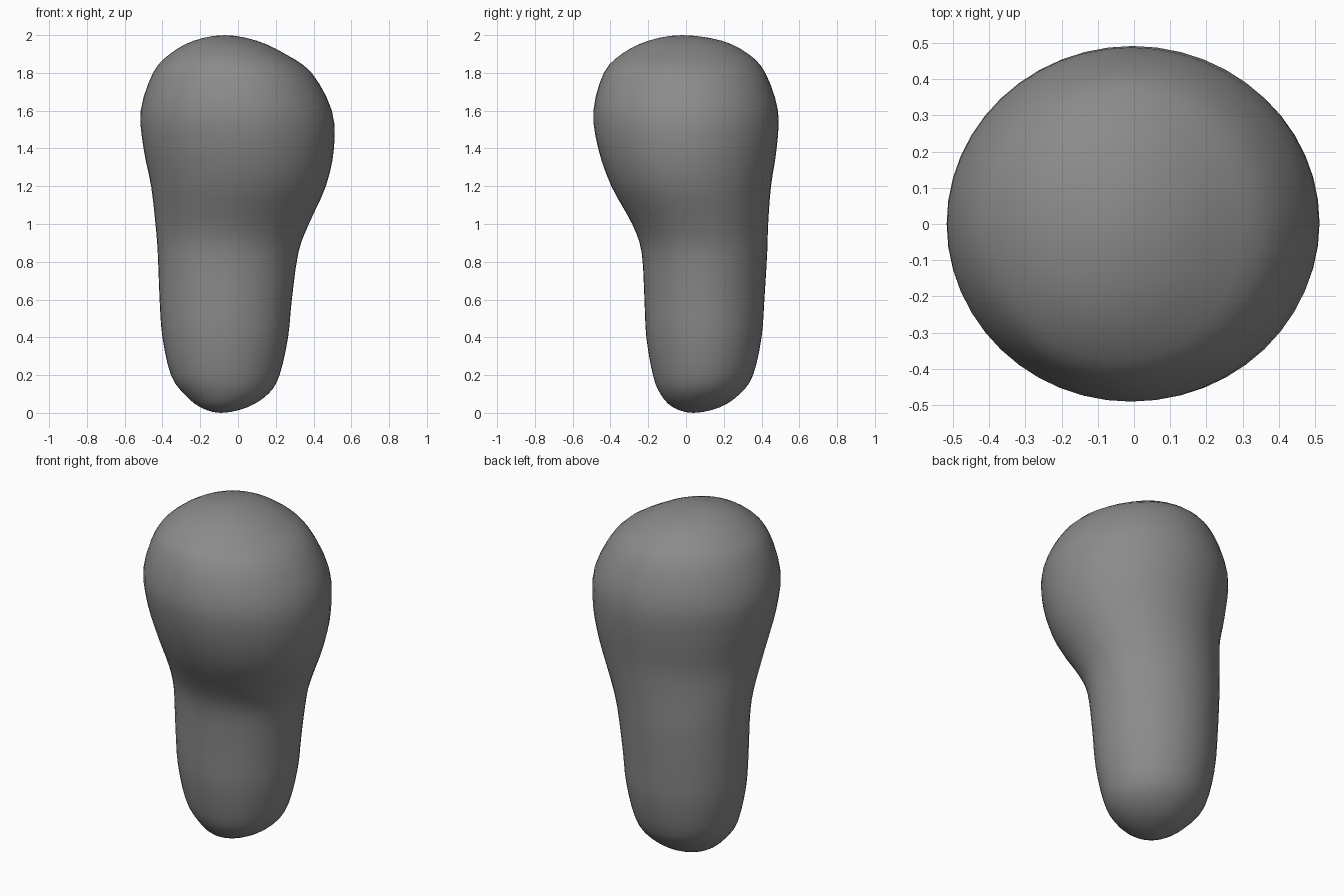
import bpy, bmesh
from math import sin, cos, tau

default_cube = bpy.data.objects.get("Cube")
if default_cube:
    bpy.data.objects.remove(default_cube, do_unlink=True)

SEGMENTS = 48
STEPS = 3

# Outline levels: height, left edge, right edge, front edge, back edge
outline = [
    (0, -.09, -.09, .04, .04),
    (.03, -.2, .05, -.07, .18),
    (.1, -.285, .16, -.135, .285),
    (.2, -.355, .22, -.175, .355),
    (.4, -.4, .265, -.21, .4),
    (.6, -.415, .285, -.22, .415),
    (.85, -.425, .32, -.235, .43),
    (1, -.437, .375, -.285, .435),
    (1.2, -.46, .465, -.395, .45),
    (1.4, -.5, .508, -.465, .48),
    (1.6, -.515, .497, -.49, .487),
    (1.8, -.45, .39, -.435, .42),
    (1.9, -.36, .25, -.34, .33),
    (1.97, -.235, .1, -.2, .19),
    (2, -.07, -.07, -.02, -.02),
]


def mirrored(level):
    """Carry a level over a pole, so the ends close roundly."""
    z, left, right, front, back = level
    return (z, right, left, back, front)


def blend(a, b, c, d, t):
    """Smooth curve between b and c."""
    return b + t / 2 * (c - a + t * (2 * a - 5 * b + 4 * c - d
                                     + t * (3 * (b - c) + d - a)))


def smooth_levels(levels):
    padded = [mirrored(levels[1])] + levels + [mirrored(levels[-2])]
    result = []
    for group in zip(padded, padded[1:], padded[2:], padded[3:]):
        for step in range(STEPS):
            result.append([blend(*values, step / STEPS) for values in zip(*group)])
    return result + [levels[-1]]


def oval_ring(bm, level):
    z, left, right, front, back = level
    center_x, center_y = (left + right) / 2, (front + back) / 2
    radius_x, radius_y = (right - left) / 2, (back - front) / 2
    angles = [tau * i / SEGMENTS for i in range(SEGMENTS)]
    return [bm.verts.new((center_x + radius_x * cos(a),
                          center_y + radius_y * sin(a), z)) for a in angles]


def pole(bm, level):
    z, left, right, front, back = level
    return bm.verts.new((left, front, z))


# Body: stem and overhanging rounded head in one continuous skin
bm = bmesh.new()
levels = smooth_levels(outline)
rings = [oval_ring(bm, level) for level in levels[1:-1]]
bottom, top = pole(bm, levels[0]), pole(bm, levels[-1])
for i in range(SEGMENTS):
    j = (i + 1) % SEGMENTS
    for lower, upper in zip(rings, rings[1:]):
        bm.faces.new((lower[i], lower[j], upper[j], upper[i]))
    bm.faces.new((bottom, rings[0][j], rings[0][i]))
    bm.faces.new((top, rings[-1][i], rings[-1][j]))
for face in bm.faces:
    face.smooth = True
mesh = bpy.data.meshes.new("rounded_body")
bm.to_mesh(mesh)
bm.free()
body = bpy.data.objects.new("rounded_body", mesh)
bpy.context.collection.objects.link(body)

# Plain grey surface
grey = bpy.data.materials.new("plain_grey")
grey.use_nodes = True
color = (.26, .26, .26, 1)
grey.diffuse_color = color
grey.node_tree.nodes["Principled BSDF"].inputs["Base Color"].default_value = color
mesh.materials.append(grey)
